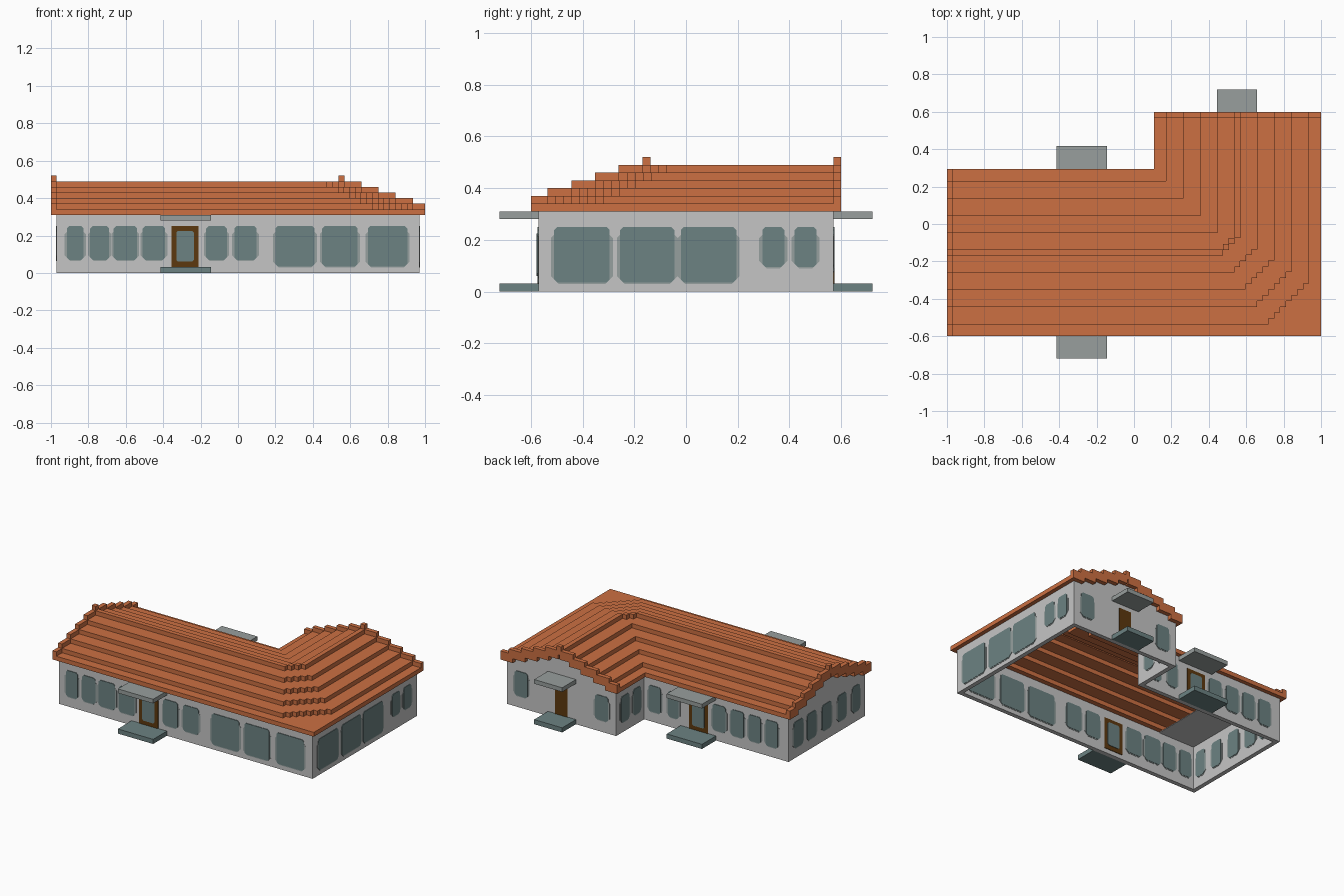
import bpy, bmesh
from mathutils import Vector

cube = bpy.data.objects.get("Cube")
if cube:
    bpy.data.objects.remove(cube, do_unlink=True)


def material(name, r, g, b):
    lin = [((c / 255 + 0.055) / 1.055) ** 2.4 for c in (r, g, b)] + [1.0]
    m = bpy.data.materials.new(name)
    m.use_nodes = True
    m.diffuse_color = lin
    bsdf = m.node_tree.nodes["Principled BSDF"]
    bsdf.inputs["Base Color"].default_value = lin
    bsdf.inputs["Roughness"].default_value = 0.9
    return m


TILE = material("terracotta", 204, 112, 66)
WALL = material("wall_grey", 197, 197, 197)
GLASS = material("dark_glass", 108, 130, 130)
FRAME = material("pale_frame", 150, 160, 159)
WOOD = material("brown_wood", 92, 56, 14)
STONE = material("step_stone", 108, 130, 130)
CANOPY = material("canopy_grey", 152, 159, 157)


# A solid is (outline points, extrusion vector); a part is a list of solids
def part(name, mat, solids):
    bm = bmesh.new()
    for pts, vec in solids:
        low = [bm.verts.new(p) for p in pts]
        top = [bm.verts.new(Vector(p) + Vector(vec)) for p in pts]
        n = len(pts)
        bm.faces.new(low[::-1])
        bm.faces.new(top)
        for i in range(n):
            j = (i + 1) % n
            bm.faces.new((low[i], low[j], top[j], top[i]))
    bmesh.ops.recalc_face_normals(bm, faces=bm.faces)
    me = bpy.data.meshes.new(name)
    bm.to_mesh(me)
    bm.free()
    me.materials.append(mat)
    ob = bpy.data.objects.new(name, me)
    bpy.context.collection.objects.link(ob)
    return ob


def slab(points, z0, z1):
    return [(x, y, z0) for x, y in points], (0, 0, z1 - z0)


def box(x0, x1, y0, y1, z0, z1):
    return slab([(x0, y0), (x1, y0), (x1, y1), (x0, y1)], z0, z1)


# ---- Walls: an L-shaped ring with stepped gables ----
EAVE, T, STEP = 0.31, 0.03, 0.031
CX, CY = 0.553, -0.153            # ridge lines of the two wings
HALF = [0.446, 0.383, 0.29, 0.198, 0.107, 0.016]   # half width of each course

outer = [(-.97, -.57), (.97, -.57), (.97, .57), (.135, .57), (.135, .265), (-.97, .265)]
inner = [(-.94, -.54), (.94, -.54), (.94, .54), (.165, .54), (.165, .235), (-.94, .235)]
part("walls", WALL, [slab([outer[i], outer[(i + 1) % 6], inner[(i + 1) % 6], inner[i]], 0, EAVE)
                     for i in range(6)])

left_gable, back_gable = [], []
for k in range(1, 6):
    w = max(HALF[k] - T, HALF[5])
    z0, z1 = EAVE + T * (k - 1), EAVE + T * k
    left_gable.append(box(-.97, -.94, CY - w, CY + w, z0, z1))
    back_gable.append(box(CX - w, CX + w, .54, .57, z0, z1))
part("side_gable", WALL, left_gable)
part("back_gable", WALL, back_gable)
part("end_ceiling", WALL, [box(-.94, -.66, -.54, .235, EAVE - .005, EAVE)])


# ---- Roof: stepped courses following the L ----
def outer_edge(h, steps):
    """Street-side edge of a course, with a zigzag across the corner."""
    x, y = CX + h, CY - h
    pts = [(-1, y)]
    if steps == 0:
        pts.append((x, y))
    for i in range(steps):
        xs = x - (steps - i) * STEP
        pts += [(xs, y + i * STEP), (xs, y + (i + 1) * STEP)]
    if steps:
        pts.append((x, y + steps * STEP))
    return pts + [(x, .6)]


def inner_edge(h):
    """Courtyard-side edge of a course."""
    return [(-1, CY + h), (CX - h, CY + h), (CX - h, .6)]


def zigzags(k):
    return 8 - k if k else 0


street, yard, side_rim, back_rim = [], [], [], []
for k in range(5):
    z = EAVE + T * k
    lap = max(HALF[k + 1] - T, 0.005)
    street.append(slab(outer_edge(HALF[k], zigzags(k))
                       + outer_edge(lap, zigzags(k + 1))[::-1], z, z + T))
    yard.append(slab(inner_edge(HALF[k]) + inner_edge(lap)[::-1], z, z + T))
    # Raised rim tiles along both gable ends
    for s in (-1, 1):
        a, b = sorted((s * HALF[k], s * HALF[k + 1]))
        side_rim.append(box(-1, -.97, CY + a, CY + b, z + T, z + 2 * T))
        back_rim.append(box(CX + a, CX + b, .57, .6, z + T, z + 2 * T))
z = EAVE + 5 * T
h = HALF[5]
side_rim.append(box(-1, -.97, CY - h, CY + h, z + T, z + 2 * T))
back_rim.append(box(CX - h, CX + h, .57, .6, z + T, z + 2 * T))
ridge = slab(outer_edge(h, 3) + outer_edge(-h, 2)[::-1], z, z + T)
part("street_roof", TILE, street)
part("courtyard_roof", TILE, yard)
part("roof_ridge", TILE, [ridge])
part("side_roof_rim", TILE, side_rim)
part("back_roof_rim", TILE, back_rim)


# ---- Windows and doors: panels set through the wall ----
def panel(axis, at, sign, a0, a1, z0, z1, out, cut):
    outline = [(a0 + cut, z0), (a1 - cut, z0), (a1, z0 + cut), (a1, z1 - cut),
               (a1 - cut, z1), (a0 + cut, z1), (a0, z1 - cut), (a0, z0 + cut)]
    if cut == 0:
        outline = [(a0, z0), (a1, z0), (a1, z1), (a0, z1)]
    start, depth = at + sign * out, -sign * (T + 2 * out)
    if axis == "x":
        return [(start, a, z) for a, z in outline], (depth, 0, 0)
    return [(a, start, z) for a, z in outline], (0, depth, 0)


BIG, SMALL = 0.035, 0.07
# name: (normal axis, wall position, outward sign, [(from, to, sill)])
windows = {
    "front": ("y", -.57, -1, [(-.915, -.825, SMALL), (-.79, -.69, SMALL), (-.665, -.54, SMALL),
                              (-.51, -.39, SMALL), (-.17, -.06, SMALL), (-.02, .10, SMALL),
                              (.20, .41, BIG), (.45, .64, BIG), (.695, .905, BIG)]),
    "left": ("x", .97, 1, [(-.51, -.295, BIG), (-.255, -.045, BIG), (-.02, .195, BIG),
                           (.295, .38, .095), (.42, .505, .095)]),
    "right": ("x", -.97, -1, [(-.51, -.43, SMALL), (-.36, -.27, SMALL), (-.20, -.10, SMALL),
                              (-.035, .065, SMALL), (.11, .21, SMALL)]),
    "courtyard": ("y", .265, 1, [(-.89, -.795, SMALL), (-.76, -.665, SMALL), (-.63, -.53, SMALL),
                                 (-.49, -.39, SMALL), (-.13, -.05, SMALL), (.005, .10, SMALL)]),
    "courtyard_side": ("x", .135, -1, [(.305, .385, SMALL), (.43, .52, SMALL)]),
    "back": ("y", .57, 1, [(.195, .295, .08), (.81, .91, .08)]),
}
for name, (axis, at, sign, openings) in windows.items():
    part(name + "_window_glass", GLASS,
         [panel(axis, at, sign, a, b, s, .25, .004, .012) for a, b, s in openings])
    part(name + "_window_frames", FRAME,
         [panel(axis, at, sign, a - .012, b + .012, s - .006, .25 - .012, .002, .03)
          for a, b, s in openings])

for name, at, sign in (("front", -.57, -1), ("courtyard", .265, 1)):
    part(name + "_door", WOOD, [panel("y", at, sign, -.355, -.21, .03, .25, .004, 0)])
    part(name + "_door_glass", GLASS, [panel("y", at, sign, -.33, -.235, .06, .225, .007, .01)])
part("back_door", WOOD, [panel("y", .57, 1, .506, .60, .03, .25, .004, 0)])

# ---- Entrance steps and canopies ----
for name, x0, x1, y0, y1 in (("front", -.415, -.145, -.72, -.57),
                             ("courtyard", -.415, -.145, .265, .418),
                             ("back", .443, .657, .57, .72)):
    part(name + "_step", STONE, [box(x0, x1, y0, y1, 0, .032)])
    part(name + "_canopy", CANOPY, [box(x0, x1, y0, y1, .28, .309)])
